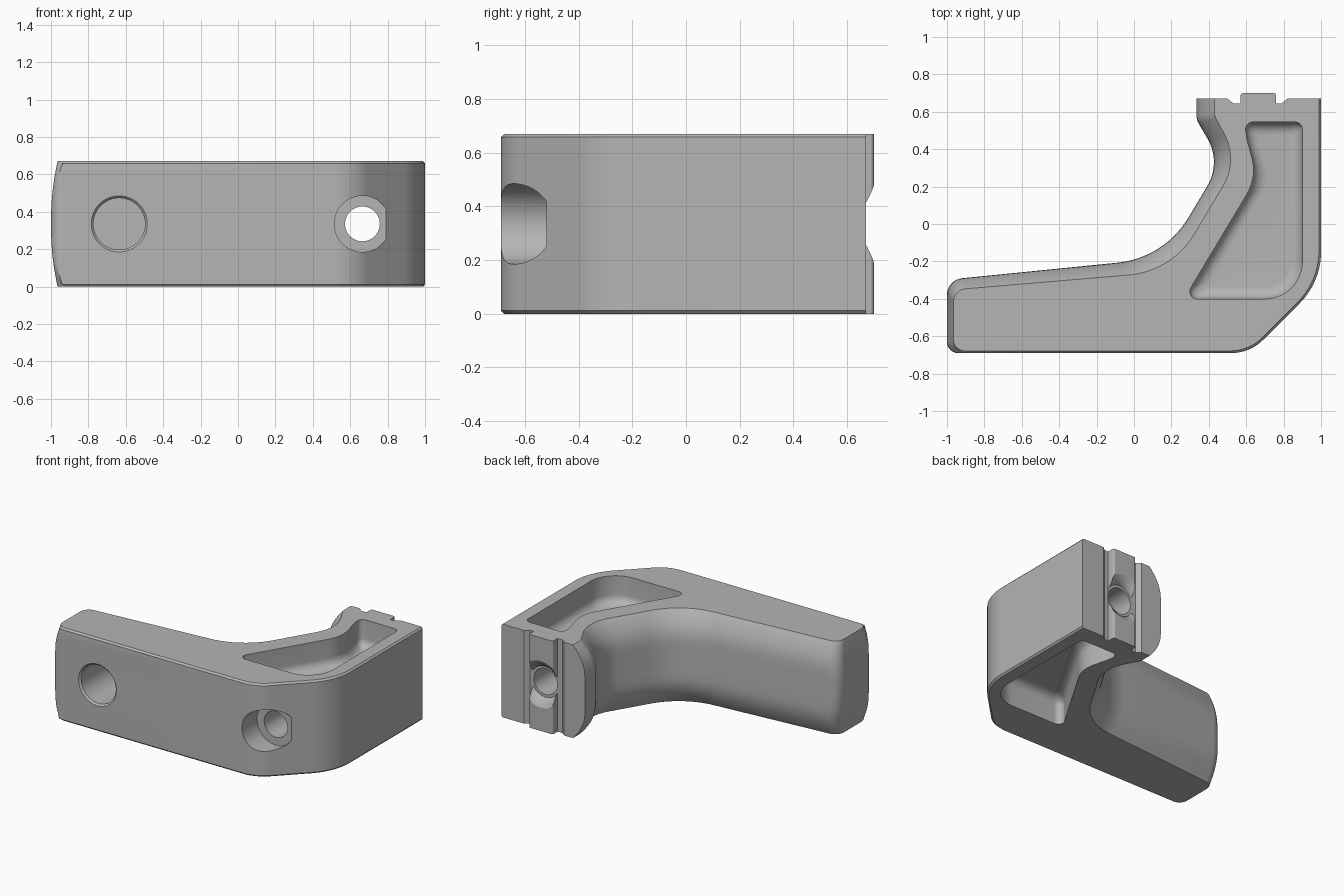
import bpy, bmesh, math
from mathutils import Vector

if "Cube" in bpy.data.objects:
    bpy.data.objects.remove(bpy.data.objects["Cube"])

H = 0.67
CX, CZ = 0.665, 0.335
SEG = 14

grey = bpy.data.materials.new("satin grey")
grey.diffuse_color = (0.46, 0.46, 0.46, 1)
grey.use_nodes = True
grey.node_tree.nodes["Principled BSDF"].inputs["Base Color"].default_value = grey.diffuse_color


def rounded(corners):
    """Polygon of (x, y, radius) with each corner replaced by an arc."""
    out, n = [], len(corners)
    for i, (x, y, r) in enumerate(corners):
        p = Vector((x, y))
        if r == 0:
            out.append([p])
            continue
        a = (Vector(corners[i - 1][:2]) - p).normalized()
        b = (Vector(corners[(i + 1) % n][:2]) - p).normalized()
        half = a.angle(b) / 2
        centre = p + (a + b).normalized() * (r / math.sin(half))
        start = p + a * (r / math.tan(half)) - centre
        end = p + b * (r / math.tan(half)) - centre
        turn = math.atan2(start.x * end.y - start.y * end.x, start.dot(end))
        arc = []
        for k in range(SEG + 1):
            t = turn * k / SEG
            c, s = math.cos(t), math.sin(t)
            arc.append(centre + Vector((start.x * c - start.y * s,
                                        start.x * s + start.y * c)))
        out.append(arc)
    return out


def loft(name, rings):
    """Solid through stacked rings of 3D points."""
    bm = bmesh.new()
    vs = [[bm.verts.new(p) for p in ring] for ring in rings]
    n = len(vs[0])
    for lo, hi in zip(vs, vs[1:]):
        for i in range(n):
            j = (i + 1) % n
            bm.faces.new((lo[i], lo[j], hi[j], hi[i]))
    bm.faces.new(vs[0][::-1])
    bm.faces.new(vs[-1])
    bmesh.ops.recalc_face_normals(bm, faces=bm.faces)
    me = bpy.data.meshes.new(name)
    bm.to_mesh(me)
    bm.free()
    ob = bpy.data.objects.new(name, me)
    bpy.context.collection.objects.link(ob)
    me.materials.append(grey)
    return ob


def lathe_y(name, x, z, profile, n=48):
    """Round cutter along y from (y, radius) pairs."""
    return loft(name, [[(x + r * math.cos(2 * math.pi * k / n), y,
                         z + r * math.sin(2 * math.pi * k / n))
                        for k in range(n)] for y, r in profile])


def cut(ob, cutter):
    m = ob.modifiers.new("cut", 'BOOLEAN')
    m.operation, m.solver, m.object = 'DIFFERENCE', 'EXACT', cutter
    bpy.context.view_layer.objects.active = ob
    bpy.ops.object.modifier_apply(modifier=m.name)
    bpy.data.objects.remove(cutter, do_unlink=True)


# Body outline corners: (mid-height corner), (top-face corner), rounding heights
S, B, E = 0.012, 0.2, 0.335
back = [(0.82, 0.67), (0.79, 0.645), (0.76, 0.645), (0.76, 0.70, 0.014),
        (0.57, 0.70, 0.014), (0.57, 0.645), (0.53, 0.645), (0.50, 0.67)]
back = [(p if len(p) == 3 else p + (0,)) for p in back]
spec = [((1, 0.67, 0), (0.99, 0.67, 0), S, S)]
spec += [(p, p, S, S) for p in back]
spec += [
    ((0.335, 0.67, 0), (0.43, 0.67, 0), B, B),               # hook
    ((0.335, 0.555, 0.08), (0.43, 0.58, 0.08), B, B),
    ((0.468, 0.33, 0.25), (0.558, 0.34, 0.28), B, B),        # neck
    ((0.161, -0.182, 0.5), (0.203, -0.253, 0.45), B, B),     # elbow
    ((-1, -0.298, 0.09), (-0.965, -0.352, 0.07), B, E),      # arm end
    ((-1, -0.69, 0.06), (-0.965, -0.678, 0.06), E, S),
    ((0.62, -0.69, 0.24), (0.615, -0.678, 0.24), S, S),      # front corner
    ((1, -0.31, 0.39), (0.988, -0.305, 0.39), S, S),
]
points = []
for mid, top, s in zip(rounded([c[0] for c in spec]),
                       rounded([c[1] for c in spec]), spec):
    for k, (p, q) in enumerate(zip(mid, top)):
        f = k / max(1, len(mid) - 1)
        points.append((p, q, s[2] + (s[3] - s[2]) * f))

depths = [0, 0.012, 0.03, 0.06, 0.09, 0.12, 0.16, 0.2, 0.26, 0.335]
levels = depths + [H - d for d in depths[-2::-1]]
rings = []
for z in levels:
    d = min(z, H - z)
    ring = []
    for p, q, h in points:
        u = max(0.0, 1 - d / h) ** 2
        v = p.lerp(q, u)
        ring.append((v.x, v.y, z))
    rings.append(ring)
body = loft("angled_bracket", rings)

# Pockets in the top and bottom faces, with a rounded floor edge
rim = [(0.59, 0.545, 0.04), (0.605, 0.45, 0.1), (0.658, 0.25, 0.25),
       (0.268, -0.40, 0.04), (0.90, -0.40, 0.2), (0.90, 0.545, 0.04)]
floor = [(0.665, 0.48, 0.01), (0.677, 0.43, 0.06), (0.733, 0.248, 0.2),
         (0.383, -0.335, 0.02), (0.835, -0.335, 0.14), (0.835, 0.48, 0.015)]
pairs = [(p, q) for a, b in zip(rounded(rim), rounded(floor))
         for p, q in zip(a, b)]
steps = [(-0.05, 0.0)] + [(0.135 + 0.065 * math.sin(a), 1 - math.cos(a))
                          for a in [math.pi / 2 * k / 7 for k in range(8)]]
for side in (0, 1):
    rings = []
    for d, t in steps:
        z = d if side == 0 else H - d
        rings.append([(*p.lerp(q, t), z) for p, q in pairs])
    cut(body, loft("pocket_cutter", rings))

# Stepped bolt hole, with a flared gap in the back rail
cut(body, lathe_y("bolt_cutter", CX, CZ,
                  [(-0.8, 0.15), (-0.52, 0.15), (-0.52, 0.093), (0.8, 0.093)]))
cut(body, lathe_y("rail_gap_cutter", CX, CZ,
                  [(0.646, 0.112), (0.66, 0.116), (0.675, 0.128),
                   (0.69, 0.15), (0.72, 0.20)]))

# Blind hole with a small chamfer in the arm
cut(body, lathe_y("blind_hole_cutter", -0.635, CZ,
                  [(-0.75, 0.15), (-0.69, 0.15), (-0.678, 0.138),
                   (-0.34, 0.138)]))

bpy.ops.object.select_all(action='DESELECT')
body.select_set(True)
bpy.context.view_layer.objects.active = body
bpy.ops.object.shade_smooth_by_angle(angle=math.radians(28))
